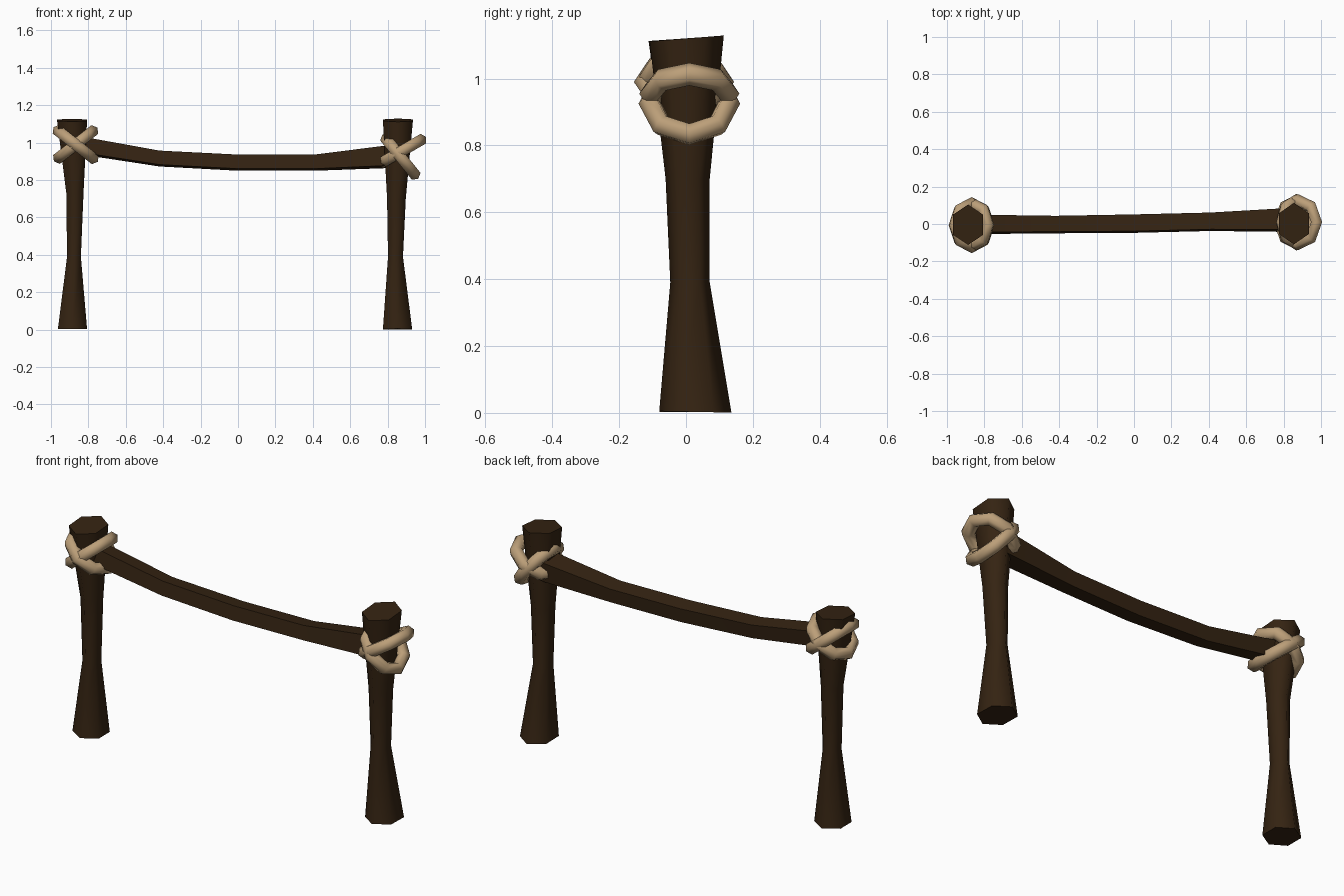
import bpy, bmesh, math
from mathutils import Matrix, Vector

if "Cube" in bpy.data.objects:
    bpy.data.objects.remove(bpy.data.objects["Cube"])


def material(name, rgb):
    m = bpy.data.materials.new(name)
    m.diffuse_color = (*rgb, 1)
    m.use_nodes = True
    m.node_tree.nodes["Principled BSDF"].inputs["Base Color"].default_value = m.diffuse_color
    return m


WOOD = material("dark wood", (0.035, 0.017, 0.006))
ROPE = material("tan rope", (0.50, 0.345, 0.19))


def finish(ob, mat):
    ob.data.materials.append(mat)
    bpy.ops.object.select_all(action='DESELECT')
    ob.select_set(True)
    bpy.context.view_layer.objects.active = ob
    bpy.ops.object.shade_smooth_by_angle(angle=math.radians(75))


def loft(name, rings, mat):
    """Skin a list of equal-sized point loops and cap both ends."""
    bm = bmesh.new()
    loops = [[bm.verts.new(p) for p in ring] for ring in rings]
    n = len(loops[0])
    for a, b in zip(loops, loops[1:]):
        for i in range(n):
            j = (i + 1) % n
            bm.faces.new((a[i], a[j], b[j], b[i]))
    bm.faces.new(loops[0])
    bm.faces.new(loops[-1])
    bmesh.ops.recalc_face_normals(bm, faces=bm.faces)
    me = bpy.data.meshes.new(name)
    bm.to_mesh(me)
    bm.free()
    ob = bpy.data.objects.new(name, me)
    bpy.context.collection.objects.link(ob)
    finish(ob, mat)


def post(name, sections):
    """Six-sided post; sections are (z, centre x, centre y, half x, half y, tilt)."""
    rings = []
    for z, cx, cy, hx, hy, tilt in sections:
        ring = []
        for i in range(6):
            a = math.radians(90 + 60 * i)
            y = hy * math.sin(a)
            ring.append((cx + hx / math.cos(math.pi / 6) * math.cos(a), cy + y, z + tilt * y))
        rings.append(ring)
    loft(name, rings, WOOD)


# two waisted posts
post("left_post", [(0.003, -0.885, 0.015, 0.078, 0.095, 0), (0.39, -0.877, 0.01, 0.037, 0.055, 0),
                   (0.73, -0.872, 0.003, 0.046, 0.062, 0), (1.12, -0.887, -0.004, 0.080, 0.108, 0.07)])
post("right_post", [(0.003, 0.853, 0.028, 0.078, 0.108, -0.02), (0.39, 0.842, 0.012, 0.040, 0.059, 0),
                    (0.70, 0.847, 0.005, 0.050, 0.066, 0), (1.12, 0.855, 0.002, 0.080, 0.111, 0.08)])

# sagging square rail, rolled slightly about its length
roll = Matrix.Rotation(math.radians(-7), 3, 'X')
rail = []
for x, cy, cz, w, h in [(-0.84, -0.002, 0.985, 0.094, 0.086), (-0.42, -0.003, 0.915, 0.085, 0.075),
                        (0.0, 0.002, 0.893, 0.090, 0.076), (0.41, 0.012, 0.893, 0.090, 0.076),
                        (0.84, 0.022, 0.928, 0.116, 0.112)]:
    rail.append([Vector((x, cy, cz)) + roll @ Vector((0, sy * w / 2, sz * h / 2))
                 for sy, sz in ((-1, -1), (1, -1), (1, 1), (-1, 1))])
loft("top_rail", rail, WOOD)


# crossed rope loops tying the rail to each post
def rope(name, loc, slope, outer):
    r = 0.034
    bpy.ops.mesh.primitive_torus_add(major_segments=8, minor_segments=6, major_radius=outer - r,
                                     minor_radius=r, location=loc,
                                     rotation=(0, math.radians(-slope), 0))
    ob = bpy.context.object
    ob.name = name
    finish(ob, ROPE)


rope("left_rope_a", (-0.868, -0.006, 0.99), -38, 0.150)
rope("left_rope_b", (-0.868, -0.004, 0.99), 38, 0.147)
rope("right_rope_a", (0.868, 0.010, 0.925), -51, 0.152)
rope("right_rope_b", (0.876, 0.010, 0.955), 30, 0.150)
